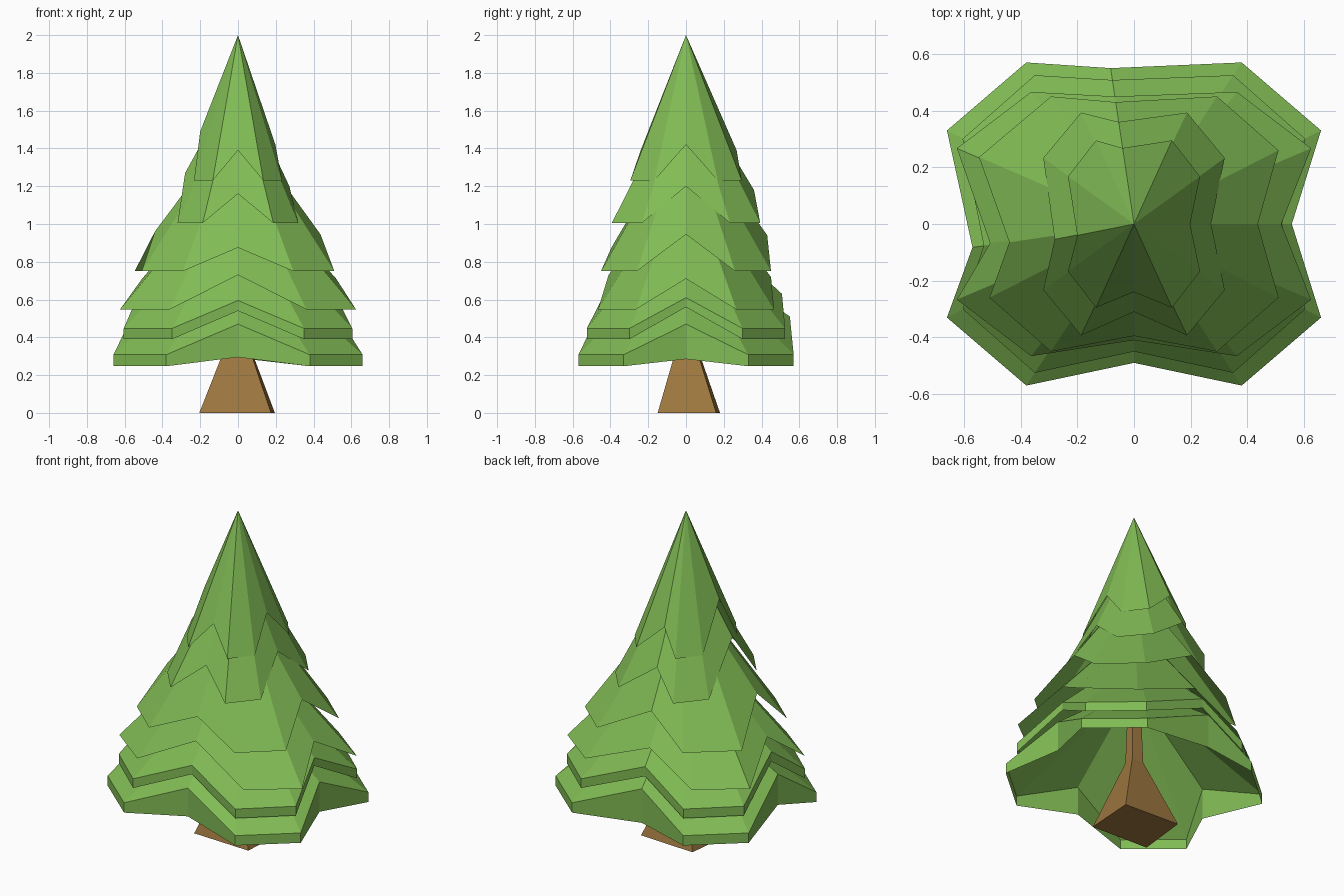
import bpy
from mathutils import Vector

if "Cube" in bpy.data.objects:
    bpy.data.objects.remove(bpy.data.objects["Cube"])


def material(name, rgb):
    m = bpy.data.materials.new(name)
    m.diffuse_color = (*rgb, 1)
    m.use_nodes = True
    m.node_tree.nodes["Principled BSDF"].inputs["Base Color"].default_value = m.diffuse_color
    return m


def make(name, verts, faces, mat):
    me = bpy.data.meshes.new(name)
    me.from_pydata(verts, [], faces)
    me.materials.append(mat)
    ob = bpy.data.objects.new(name, me)
    bpy.context.collection.objects.link(ob)
    return ob


green = material("needles", (0.22, 0.50, 0.09))
brown = material("bark", (0.34, 0.185, 0.05))


def tier(name, a, b, dents, corner_z, dent_z, apex, rim=None, nudge=None):
    """Open star-shaped cone: four pairs of corners with a raised dent on each side.
    a, b: the two corners of a quadrant; dents: front, right, back, left distances;
    rim: height of the vertical lip at corners and at the four dents."""
    (ax, ay), (bx, by) = a, b
    f, r, k, l = dents
    skew = -0.15 * k                      # back and left dents sit off centre
    ring = [(0, -f), (ax, -ay), (bx, -by), (r, 0), (bx, by), (ax, ay),
            (skew, k), (-ax, ay), (-bx, by), (-l, skew), (-bx, -by), (-ax, -ay)]
    if nudge:
        ring[8] = nudge
    n = len(ring)

    def heights(cz, dz):
        return [dz[i // 3] if i % 3 == 0 else cz for i in range(n)]

    low = heights(corner_z, dent_z)
    verts = [(x, y, z) for (x, y), z in zip(ring, low)]
    faces = []
    if rim:
        high = heights(*rim)
        verts += [(x, y, z) for (x, y), z in zip(ring, high)]
        faces += [(i, (i + 1) % n, n + (i + 1) % n, n + i) for i in range(n)]
    top, base = len(verts), len(verts) - n
    verts.append((0, 0, apex))
    faces += [(base + i, base + (i + 1) % n, top) for i in range(n)]
    return make(name, verts, faces, green)


# Branch tiers from bottom to top
tier("branches_1", (0.38, 0.57), (0.66, 0.33), (0.49, 0.557, 0.55, 0.57),
     0.247, (0.295, 0.285, 0.30, 0.30), 0.90, (0.308, (0.47, 0.47, 0.51, 0.49)))
tier("branches_2", (0.35, 0.525), (0.605, 0.30), (0.45, 0.522, 0.508, 0.53),
     0.39, (0.54, 0.56, 0.57, 0.56), 1.10, (0.447, (0.595, 0.61, 0.63, 0.62)))
tier("branches_3", (0.363, 0.466), (0.625, 0.267), (0.41, 0.52, 0.45, 0.508),
     0.547, (0.73, 0.71, 0.72, 0.71), 1.30)
tier("branches_4", (0.293, 0.45), (0.51, 0.26), (0.395, 0.437, 0.43, 0.44),
     0.75, (0.875, 0.945, 0.94, 0.96), 1.55, nudge=(-0.547, 0.236))
tier("branches_5", (0.187, 0.393), (0.32, 0.233), (0.31, 0.272, 0.36, 0.28),
     1.005, (1.16, 1.20, 1.18, 1.27), 1.78)
tier("branches_top", (0.134, 0.295), (0.233, 0.168), (0.24, 0.198, 0.268, 0.20),
     1.23, (1.39, 1.42, 1.39, 1.49), 2.0)

# Trunk: flared uneven foot narrowing to a thin column hidden in the branches
foot = [(-0.205, -0.135), (0.175, -0.15), (0.195, 0.16), (-0.17, 0.18)]
levels = [(0.0, 1.0), (0.41, 0.21), (0.80, 0.15)]
verts = [Vector((x * s, y * s, z)) for z, s in levels for x, y in foot]
faces = [(3, 2, 1, 0), (8, 9, 10, 11)]
for k in (0, 4):
    faces += [(k + i, k + (i + 1) % 4, k + 4 + (i + 1) % 4, k + 4 + i) for i in range(4)]
make("trunk", verts, faces, brown)
